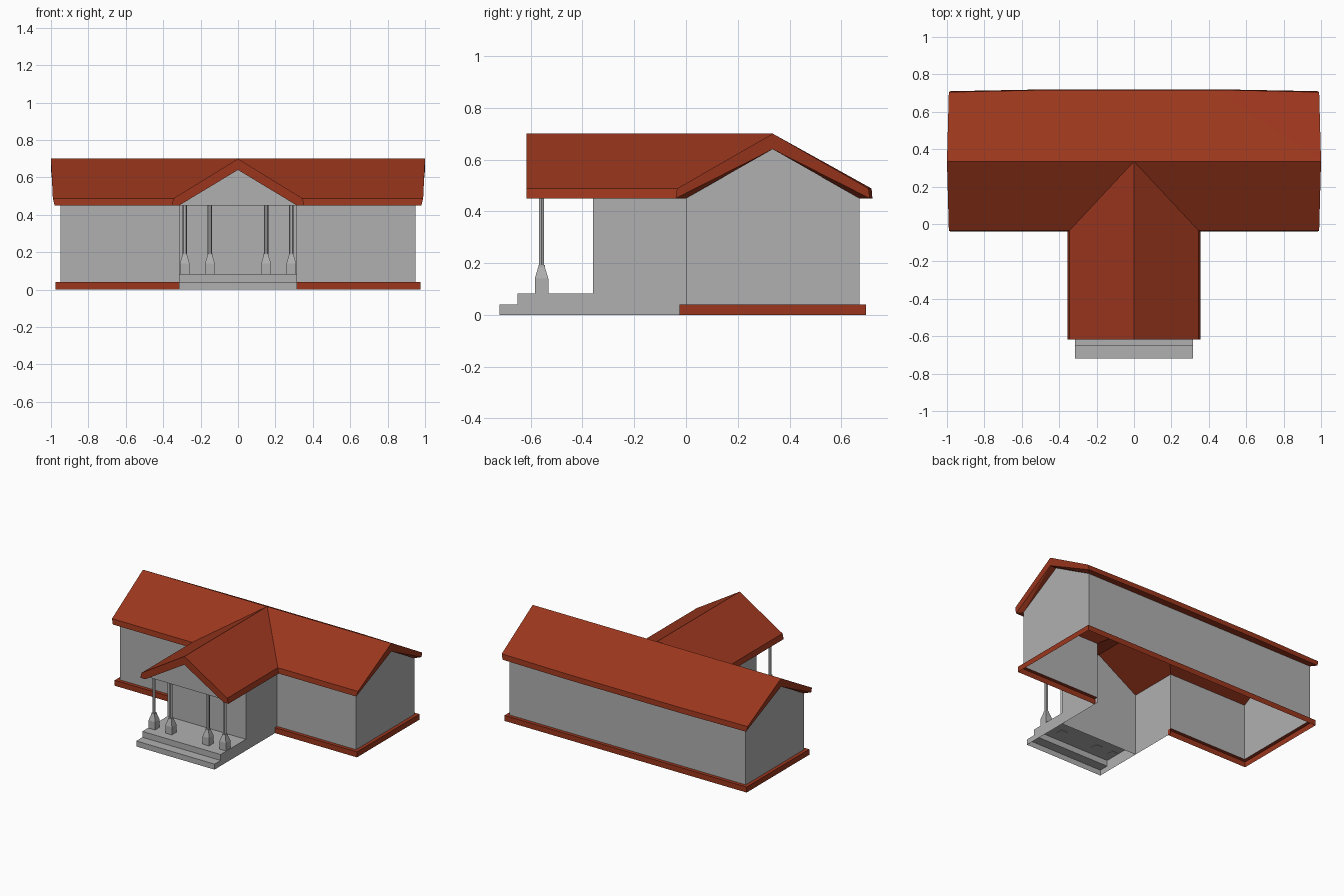
import bpy, bmesh, math

if "Cube" in bpy.data.objects:
    bpy.data.objects.remove(bpy.data.objects["Cube"])


def material(name, color):
    m = bpy.data.materials.new(name)
    m.diffuse_color = (*color, 1)
    m.use_nodes = True
    m.node_tree.nodes["Principled BSDF"].inputs["Base Color"].default_value = m.diffuse_color
    return m


red = material("terracotta", (0.326, 0.037, 0.0123))
grey = material("plaster", (0.435, 0.435, 0.435))


def make(name, verts, faces, mirror=True, mat=grey):
    """Mesh from points and faces, optionally mirrored across x = 0."""
    bm = bmesh.new()
    vs = [bm.verts.new(v) for v in verts]
    for f in faces:
        bm.faces.new([vs[i] for i in f])
    bmesh.ops.delete(bm, geom=[v for v in bm.verts if not v.link_faces], context='VERTS')
    if mirror:
        bmesh.ops.mirror(bm, geom=bm.verts[:] + bm.edges[:] + bm.faces[:],
                         axis='X', merge_dist=1e-4)
        bmesh.ops.remove_doubles(bm, verts=bm.verts[:], dist=1e-4)
    bmesh.ops.recalc_face_normals(bm, faces=bm.faces[:])
    me = bpy.data.meshes.new(name)
    bm.to_mesh(me)
    bm.free()
    ob = bpy.data.objects.new(name, me)
    bpy.context.collection.objects.link(ob)
    me.materials.append(mat)
    return ob


# Walls: half plan swept up, with gable points; main block starts above the trim
plan = [(0, .67), (.95, .67), (.95, 0), (.315, 0), (.315, -.36), (0, -.36)]
verts = [(x, y, .04 if i < 3 else 0) for i, (x, y) in enumerate(plan)]
verts += [(x, y, .45) for x, y in plan]
verts += [(.95, .335, .64), (0, -.36, .64), (.315, 0, .04)]
make("walls", verts, [(0, 1, 7, 6), (1, 2, 8, 12, 7), (2, 14, 9, 8),
                      (14, 3, 4, 10, 9), (4, 5, 13, 10)])

# Base trim: open band around the main block with a ledge to the wall
outer = [(0, .695), (.975, .695), (.975, -.025), (.315, -.025)]
verts = [(x, y, .04) for x, y in plan[:4]]
verts += [(x, y, z) for z in (.04, 0) for x, y in outer] + [(.315, 0, 0)]
faces = [(3, 7, 11, 12)]
for i in range(3):
    faces += [(i, i + 1, 5 + i, 4 + i), (4 + i, 5 + i, 9 + i, 8 + i)]
make("base_trim", verts, faces, mat=red)


# Roof: three matching layers (top, fascia bottom, underside) joined at the edges
def layer(zr, ze, xr, xe, w, yf, yb, bow):
    yr, yp = .335, -.617
    return [(0, yr, zr), (xr, yr, zr), (xe, yf, ze), (w, yf, ze), (w, yp, ze),
            (0, yp, zr), (xe, yb, ze), (.45, yb + bow, ze), (0, yb + bow, ze)]


verts = (layer(.70, .488, 1.0, .99, .345, -.035, .705, .012)
         + layer(.66, .45, 1.0, .98, .355, -.04, .71, .01)
         + layer(.64, .45, 1.0, .95, .315, 0, .67, 0))
faces = []
for k in (0, 18):
    faces += [[k + i for i in f] for f in
              ((0, 3, 2, 1), (0, 5, 4, 3), (0, 1, 7, 8), (1, 6, 7))]
for a, b in ((2, 3), (3, 4), (6, 7), (7, 8)):
    for k in (0, 9):
        faces.append((a + k, b + k, b + k + 9, a + k + 9))
for r, e in ((1, 2), (1, 6)):
    faces += [(r, e, e + 9, r + 18), (r + 18, e + 9, e + 18)]
faces.append((5, 4, 13, 22, 23))
make("roof", verts, faces, mat=red)

# Porch gable panel and ceiling
make("porch_gable", [(.315, -.58, .45), (0, -.58, .64), (0, -.58, .45),
                     (.315, -.36, .45), (0, -.36, .45)],
     [(0, 1, 2), (0, 2, 4, 3)])

# Porch steps: stepped side profile, open below
prof = [(-.72, 0), (-.72, .04), (-.65, .04), (-.65, .083), (-.36, .083), (-.36, 0)]
verts = [(x, y, z) for x in (0, .315) for y, z in prof]
faces = [(i, i + 1, i + 7, i + 6) for i in range(4)] + [tuple(range(6, 12))]
make("porch_steps", verts, faces)


# Porch columns: square tapered pedestal, collar and faceted shaft
def stack(name, x, y, sections, n, turn):
    verts = []
    for r, z in sections:
        for i in range(n):
            a = 2 * math.pi * (i + turn) / n
            verts.append((x + r * math.cos(a), y + r * math.sin(a), z))
    faces = [tuple(range(n)), tuple(range(len(verts) - n, len(verts)))]
    for k in range(len(sections) - 1):
        for i in range(n):
            j = (i + 1) % n
            faces.append((k * n + i, k * n + j, k * n + n + j, k * n + n + i))
    make(name, verts, faces, mirror=False)


for n, x in enumerate((-.285, -.15, .15, .285), 1):
    stack(f"column_base_{n}", x, -.558,
          [(.037, .08), (.037, .14), (.018, .185), (.018, .192)], 4, .5)
    stack(f"column_shaft_{n}", x, -.558, [(.012, .19), (.012, .45)], 6, 0)
